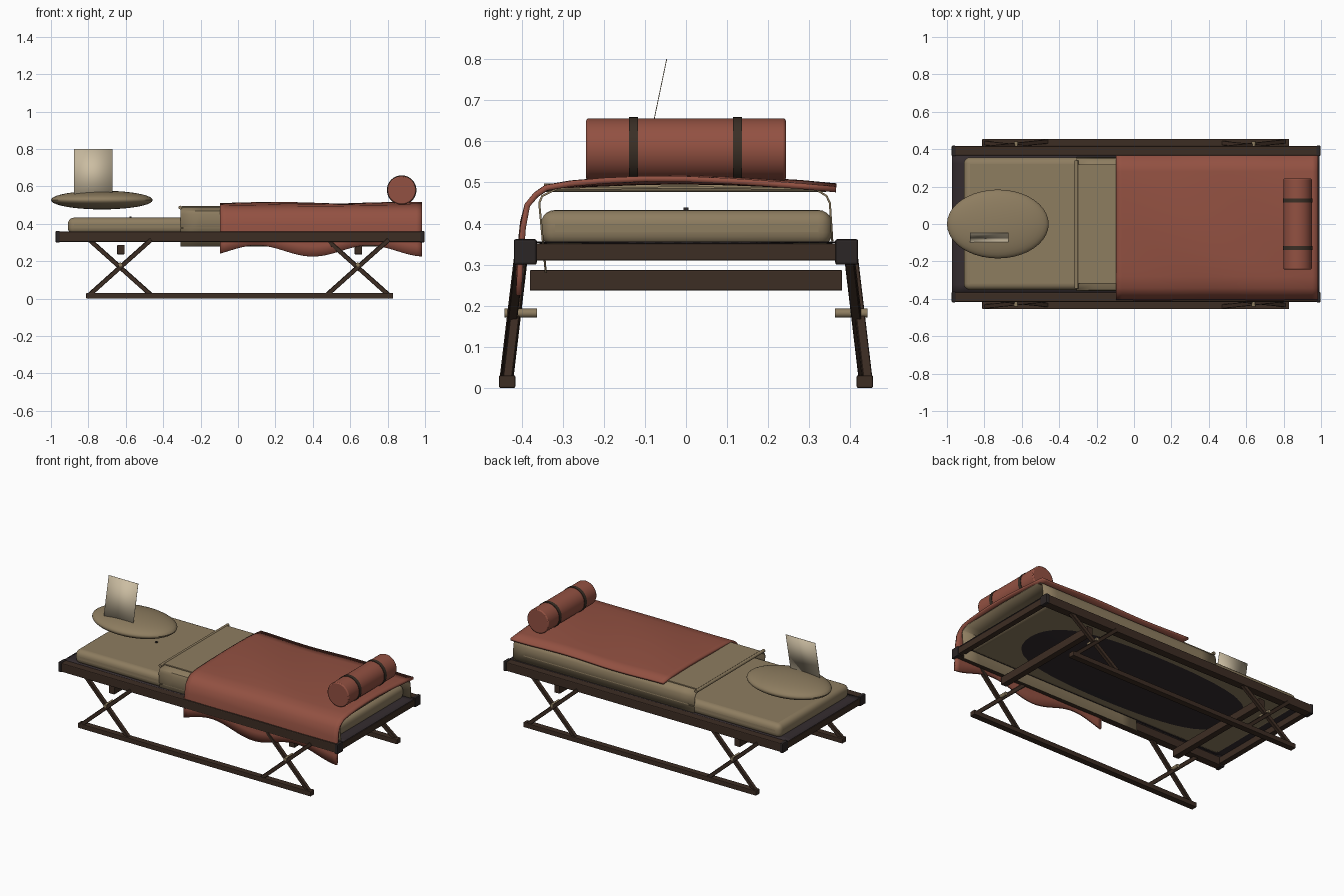
import bpy, bmesh, math
from mathutils import Vector, Matrix

if "Cube" in bpy.data.objects:
    bpy.data.objects.remove(bpy.data.objects["Cube"])


def mat(name, rgb):
    m = bpy.data.materials.new(name)
    m.diffuse_color = (*rgb, 1)
    m.use_nodes = True
    m.node_tree.nodes["Principled BSDF"].inputs["Base Color"].default_value = m.diffuse_color
    return m


WOOD = mat("dark wood", (0.046, 0.026, 0.017))
CAP = mat("dark end cap", (0.024, 0.019, 0.019))
CANVAS = mat("dark canvas", (0.034, 0.025, 0.028))
TAN = mat("tan linen", (0.27, 0.205, 0.117))
RED = mat("red wool", (0.29, 0.082, 0.054))
STRAP = mat("strap leather", (0.042, 0.028, 0.019))
PAPER = mat("paper", (0.6, 0.51, 0.36))


def finish(name, bm, material, smooth=False, bevel=0, segments=2):
    bmesh.ops.recalc_face_normals(bm, faces=bm.faces)
    me = bpy.data.meshes.new(name)
    bm.to_mesh(me)
    bm.free()
    ob = bpy.data.objects.new(name, me)
    bpy.context.collection.objects.link(ob)
    me.materials.append(material)
    if bevel:
        b = ob.modifiers.new("bevel", 'BEVEL')
        b.width, b.segments = bevel, segments
    if smooth:
        bpy.context.view_layer.objects.active = ob
        ob.select_set(True)
        bpy.ops.object.shade_smooth_by_angle(angle=math.radians(40))
        ob.select_set(False)
    return ob


def box(name, lo, hi, material, **kw):
    lo, hi = Vector(lo), Vector(hi)
    bm = bmesh.new()
    bmesh.ops.create_cube(bm, size=1, matrix=Matrix.Translation((lo + hi) / 2)
                          @ Matrix.Diagonal((*(hi - lo), 1)))
    return finish(name, bm, material, **kw)


def beam(name, a, b, w, material):
    a, b = Vector(a), Vector(b)
    bm = bmesh.new()
    rot = (b - a).to_track_quat('Z', 'X').to_matrix().to_4x4()
    bmesh.ops.create_cube(bm, size=1, matrix=Matrix.Translation((a + b) / 2) @ rot
                          @ Matrix.Diagonal((w, w, (b - a).length, 1)))
    return finish(name, bm, material, bevel=0.002, segments=1)


def rod(name, x, z, y0, y1, r, material, sides=32, bevel=0):
    bm = bmesh.new()
    bmesh.ops.create_cone(bm, cap_ends=True, segments=sides, radius1=r, radius2=r, depth=y1 - y0,
                          matrix=Matrix.Translation((x, (y0 + y1) / 2, z)) @ Matrix.Rotation(math.pi / 2, 4, 'X'))
    return finish(name, bm, material, smooth=True, bevel=bevel)


def grid(name, us, vs, fn, material, thick=0):
    bm = bmesh.new()
    rows = [[bm.verts.new(fn(u, v)) for v in vs] for u in us]
    for r0, r1 in zip(rows, rows[1:]):
        for i in range(len(vs) - 1):
            bm.faces.new((r0[i], r1[i], r1[i + 1], r0[i + 1]))
    ob = finish(name, bm, material, smooth=True)
    if thick:
        s = ob.modifiers.new("thickness", 'SOLIDIFY')
        s.thickness, s.offset = thick, 0
    return ob


def span(a, b, n):
    return [a + (b - a) * i / n for i in range(n + 1)]


# Frame: side rails with end caps, runners, crossed legs and pivot pins
for s, side in ((-1, "front"), (1, "back")):
    y0, y1 = sorted((s * 0.366, s * 0.416))
    box(side + "_rail", (-0.965, y0, 0.303), (0.987, y1, 0.359), WOOD, bevel=0.005)
    for x in (-0.975, 0.975):
        box(side + "_rail_cap", (x, y0 - 0.003, 0.3), (x + 0.022, y1 + 0.003, 0.362), CAP, bevel=0.005)
    y0, y1 = sorted((s * 0.415, s * 0.455))
    box(side + "_runner", (-0.812, y0, 0), (0.83, y1, 0.031), WOOD, bevel=0.004)
    for cx in (-0.63, 0.64):
        for d in (-1, 1):
            off = d * 0.004
            beam(side + "_leg", (cx - d * 0.165, s * 0.402 + off, 0.315),
                 (cx + d * 0.165, s * 0.437 + off, 0.02), 0.023, WOOD)
        y0, y1 = sorted((s * 0.363, s * 0.441))
        rod("pivot_pin", cx, 0.182, y0, y1, 0.011, TAN, 12)

# Crossbars below the bed and end bars between the rails
for x in (-0.626, 0.644):
    box("crossbar", (x - 0.02, -0.38, 0.237), (x + 0.02, 0.38, 0.287), WOOD, bevel=0.003)
for x in (-0.955, 0.975):
    box("end_bar", (x - 0.018, -0.37, 0.31), (x + 0.018, 0.37, 0.351), WOOD, bevel=0.003)

# Sagging canvas and mattress
grid("canvas", span(-0.972, 0.992, 30), span(-0.37, 0.37, 16),
     lambda x, y: (x, y, 0.355 - 0.024 * max(0, math.cos(math.pi * (x - 0.01) / 1.964)) * math.cos(math.pi * y / 0.74)),
     CANVAS, 0.003)
box("mattress", (-0.91, -0.353, 0.345), (0.93, 0.356, 0.433), TAN, smooth=True, bevel=0.034, segments=5)

# Sheet arched over the mattress, with a rolled fold and turned-back cuff
sheet = [(-0.341, 0.28), (-0.357, 0.45), (-0.35, 0.467), (-0.315, 0.484), (0, 0.488),
         (0.315, 0.484), (0.342, 0.467), (0.35, 0.45), (0.356, 0.357)]
grid("sheet", span(-0.308, 0.97, 12), range(len(sheet)), lambda x, i: (x, *sheet[i]), TAN, 0.005)
rod("sheet_fold", -0.308, 0.487, -0.345, 0.34, 0.01, TAN, 12)
box("sheet_cuff", (-0.3, -0.318, 0.486), (-0.08, 0.318, 0.494), TAN, bevel=0.002)

# Blanket with gentle ripples, hanging to a wavy hem on the front side
top = [(0.365, 0.487), (0.28, 0.495), (0.2, 0.5), (0.1, 0.504), (0, 0.506), (-0.1, 0.505),
       (-0.2, 0.501), (-0.28, 0.496), (-0.34, 0.487), (-0.365, 0.47), (-0.386, 0.445)]


def blanket(x, i):
    if i < len(top):
        y, z = top[i]
        return (x, y, z + 0.004 * math.sin(9 * x + 7 * y) * min(1, (y + 0.386) * 5))
    t = (i - len(top) + 1) / 4
    hem = 0.255 + 0.03 * math.cos(2 * math.pi * (x - 0.1) / 0.6)
    return (x, -0.386 - 0.021 * math.sqrt(t), 0.445 + (hem - 0.445) * t)


grid("blanket", span(-0.095, 0.983, 36), range(len(top) + 4), blanket, RED, 0.014)

# Bedroll with two straps
rod("bedroll", 0.875, 0.58, -0.243, 0.243, 0.076, RED, 40, bevel=0.006)
for y in (-0.128, 0.125):
    rod("bedroll_strap", 0.875, 0.58, y - 0.011, y + 0.011, 0.079, STRAP, 40)

# Pillow, letter leaning on it, and a small button
bm = bmesh.new()
bmesh.ops.create_uvsphere(bm, u_segments=40, v_segments=20, radius=1, matrix=Matrix.Translation((-0.728, 0, 0.527))
                          @ Matrix.Diagonal((0.272, 0.184, 0.05, 1)))
finish("pillow", bm, TAN, smooth=True)
grid("letter", (-0.878, -0.67), (0, 1), lambda x, t: (x, -0.097 + 0.05 * t, 0.56 + 0.24 * t), PAPER, 0.002)
box("button", (-0.581, -0.006, 0.431), (-0.569, 0.006, 0.439), CAP)
